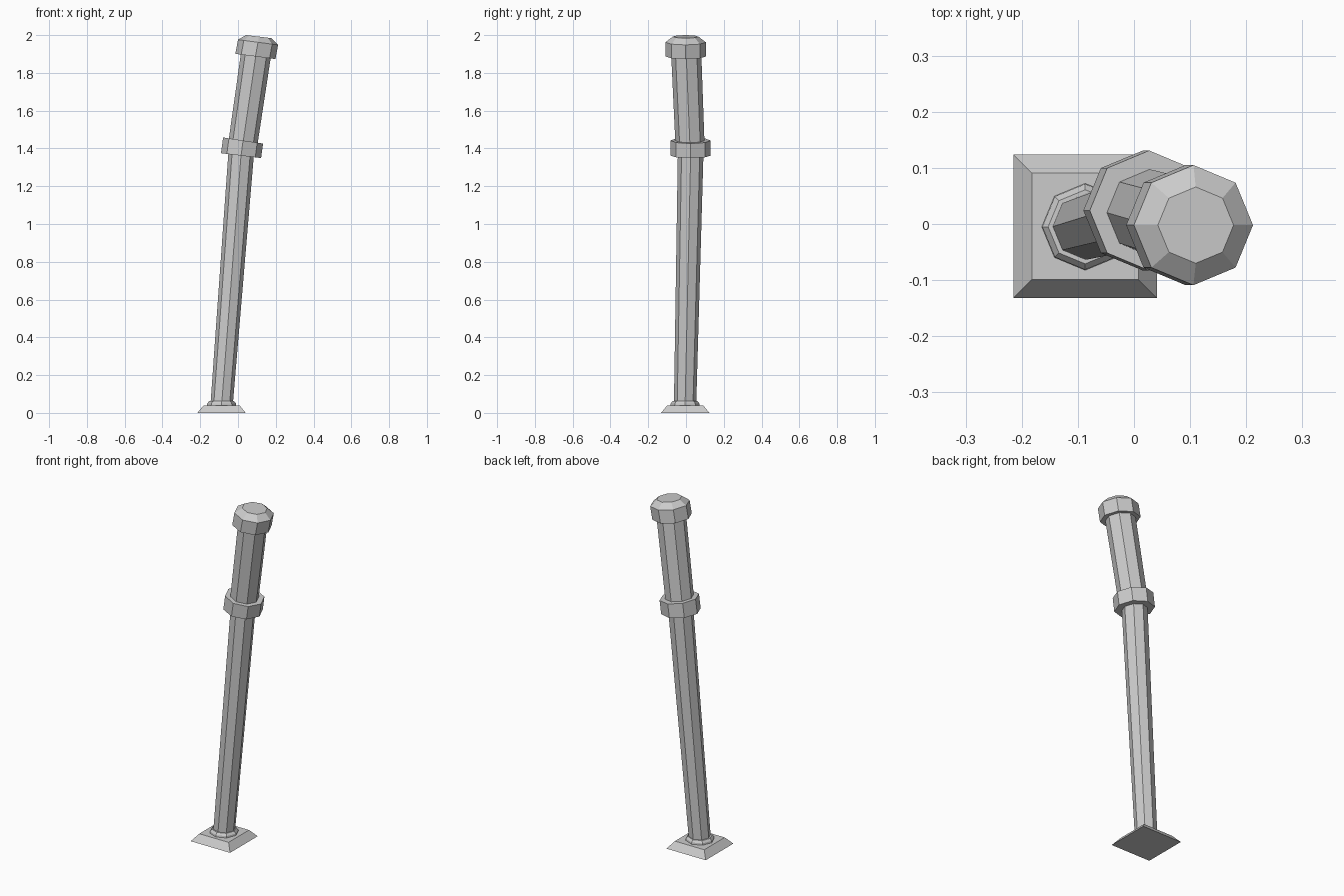
import bpy
import bmesh
import math
from mathutils import Vector, Matrix

cube = bpy.data.objects.get("Cube")
if cube:
    bpy.data.objects.remove(cube, do_unlink=True)

grey = bpy.data.materials.new("plain grey")
grey.use_nodes = True
colour = (0.6, 0.6, 0.6, 1)
grey.diffuse_color = colour
grey.node_tree.nodes["Principled BSDF"].inputs["Base Color"].default_value = colour


def lathe(name, rings, sides=8, turn=0.0):
    """Flat-faced post through rings of (centre, radius, lean about y)."""
    bm = bmesh.new()
    loops = []
    for centre, radius, lean in rings:
        rot = Matrix.Rotation(lean, 3, 'Y')
        loop = []
        for i in range(sides):
            a = turn + math.tau * i / sides
            p = Vector((radius * math.cos(a), radius * math.sin(a), 0))
            loop.append(bm.verts.new(Vector(centre) + rot @ p))
        loops.append(loop)
    for low, high in zip(loops, loops[1:]):
        for i in range(sides):
            j = (i + 1) % sides
            bm.faces.new((low[i], low[j], high[j], high[i]))
    bm.faces.new(loops[0][::-1])
    bm.faces.new(loops[-1])
    mesh = bpy.data.meshes.new(name)
    bm.to_mesh(mesh)
    bm.free()
    mesh.materials.append(grey)
    obj = bpy.data.objects.new(name, mesh)
    bpy.context.collection.objects.link(obj)
    return obj


# Square foot with sloping sides
half = math.sqrt(2)
lathe("base_plate", [((-0.087, -0.004, 0), 0.128 * half, 0),
                     ((-0.087, -0.004, 0.04), 0.095 * half, 0)], 4, math.pi / 4)

# Small collar around the foot of the shaft
lathe("base_collar", [((-0.087, -0.005, 0.035), 0.078, 0),
                      ((-0.087, -0.005, 0.05), 0.076, 0),
                      ((-0.087, -0.005, 0.062), 0.066, 0)])

# Long leaning lower shaft, slightly wider at the top
lathe("lower_shaft", [((-0.087, -0.005, 0.04), 0.059, 0.04),
                      ((0.018, 0.025, 1.39), 0.068, 0.12)])

# Ring between the two shafts
lathe("middle_ring", [((0.016, 0.024, 1.362), 0.107, 0.12),
                      ((0.027, 0.024, 1.442), 0.107, 0.15)])

# Upper shaft, bent a little further over
lathe("upper_shaft", [((0.022, 0.022, 1.40), 0.077, 0.14),
                      ((0.1, 0, 1.93), 0.08, 0.14)])

# Cap with a shallow bevelled top
lathe("top_cap", [((0.092, -0.002, 1.887), 0.107, 0.13),
                  ((0.106, -0.002, 1.962), 0.107, 0.13),
                  ((0.11, -0.002, 1.992), 0.068, 0.12)])
